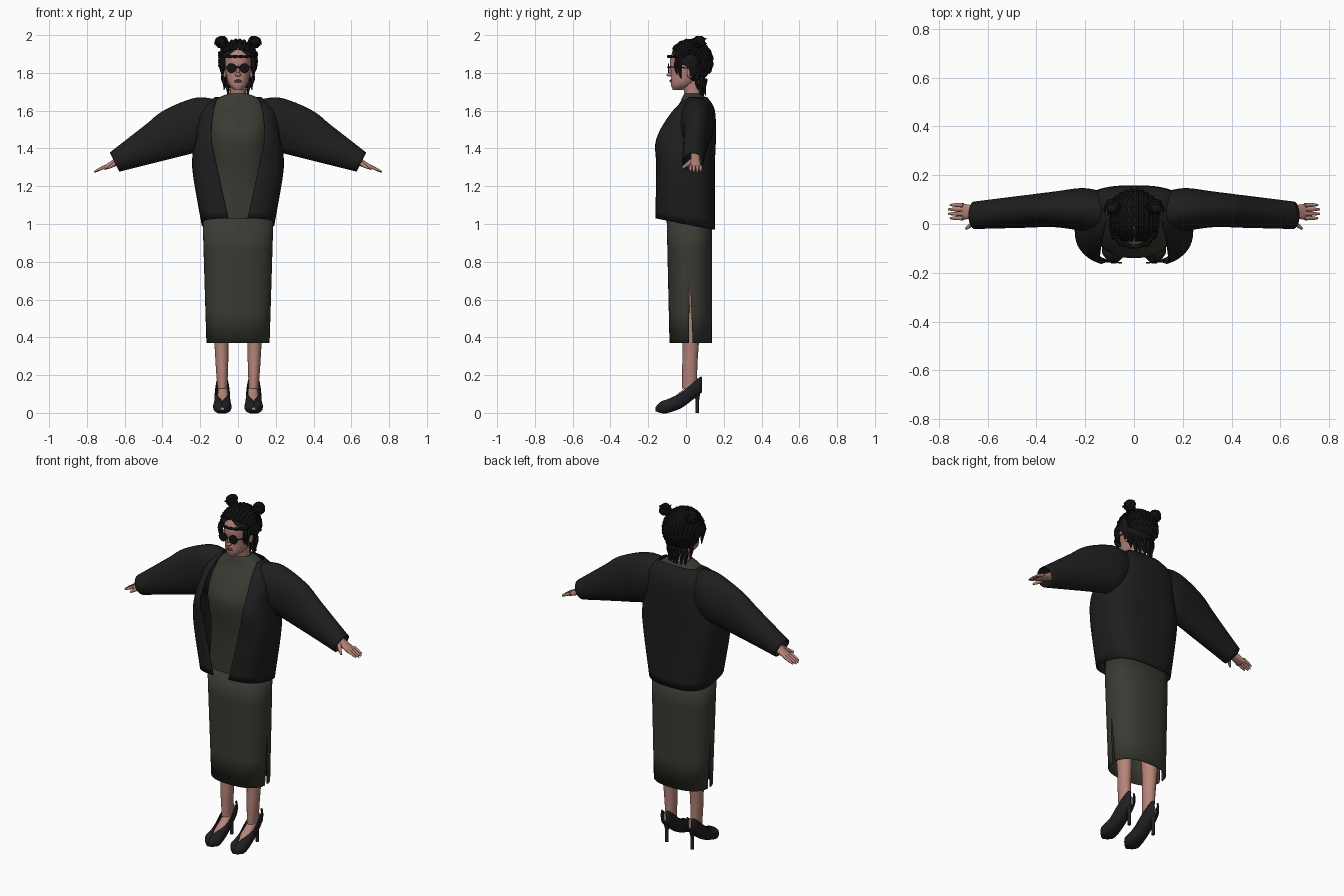
import bpy, bmesh, random
from math import sin, cos, pi, tau, radians, asin
from mathutils import Vector, Matrix

random.seed(4)
default_cube = bpy.data.objects.get("Cube")
if default_cube:
    bpy.data.objects.remove(default_cube)


def material(name, red, green, blue):
    mat = bpy.data.materials.new(name)
    mat.use_nodes = True
    color = (red, green, blue, 1)
    mat.diffuse_color = color
    shader = mat.node_tree.nodes["Principled BSDF"]
    shader.inputs["Base Color"].default_value = color
    shader.inputs["Roughness"].default_value = .8
    return mat


skin = material("skin", .46, .23, .19)
olive_cloth = material("dark olive cloth", .042, .043, .033)
black_cloth = material("black cloth", .013, .013, .014)
black_hair = material("black hair", .008, .008, .009)
leather = material("shoe leather", .014, .014, .016)
dark_glass = material("dark glass", .006, .006, .007)
lip_color = material("lips", .27, .1, .09)


def make(name, bm, mat, mirror=False, thickness=0):
    bmesh.ops.remove_doubles(bm, verts=bm.verts, dist=.0002)
    bmesh.ops.recalc_face_normals(bm, faces=bm.faces)
    mesh = bpy.data.meshes.new(name)
    bm.to_mesh(mesh)
    bm.free()
    mesh.materials.append(mat)
    part = bpy.data.objects.new(name, mesh)
    bpy.context.scene.collection.objects.link(part)
    if thickness:
        shell = part.modifiers.new("thickness", "SOLIDIFY")
        shell.thickness, shell.offset = thickness, 0
    if mirror:
        part.modifiers.new("mirror", "MIRROR")


def mix(a, b, t):
    return a + (b - a) * t


def signed_power(value, power):
    return abs(value) ** power * (1 if value > 0 else -1)


def ring(center, u, v, square=2, arc=None, sides=32):
    """Superellipse outline; an arc (start, end) leaves it open."""
    start, end = arc or (0, tau)
    points = []
    for i in range(sides + bool(arc)):
        angle = mix(start, end, i / sides)
        across = signed_power(cos(angle), 2 / square)
        along = signed_power(sin(angle), 2 / square)
        points.append(Vector(center) + Vector(u) * across + Vector(v) * along)
    return points


def level(z, width, front, back, x=0, tilt=0, **shape):
    """Horizontal ring given by its half width and its front and back y."""
    return ring((x, (front + back) / 2, z), (width, 0, 0),
                (0, (front - back) / 2, tilt), **shape)


def opening(half_angle):
    return (pi / 2 + half_angle, pi / 2 + tau - half_angle)


def spline(rows, steps):
    """Catmull-Rom rows between the given rings."""
    result = []
    last = len(rows) - 1
    for i in range(last):
        group = rows[max(i - 1, 0)], rows[i], rows[i + 1], rows[min(i + 2, last)]
        for step in range(steps):
            t = step / steps
            result.append([b + ((c - a) * t + (2 * a - 5 * b + 4 * c - d) * t * t
                                + (3 * (b - c) + d - a) * t ** 3) / 2
                           for a, b, c, d in zip(*group)])
    return result + [rows[last]]


def loft(bm, rows, closed=True, caps=True, steps=4):
    verts = [[bm.verts.new(point) for point in row] for row in spline(rows, steps)]
    count = len(verts[0])
    for lower, upper in zip(verts, verts[1:]):
        for i in range(count if closed else count - 1):
            j = (i + 1) % count
            bm.faces.new((lower[i], lower[j], upper[j], upper[i]))
    if caps:
        bm.faces.new(verts[0])
        bm.faces.new(verts[-1])


def tube(bm, path, radii, steps=3, sides=8):
    path = [Vector(point) for point in path]
    rows = []
    for i, point in enumerate(path):
        ahead = path[min(i + 1, len(path) - 1)] - path[max(i - 1, 0)]
        ahead.normalize()
        u = ahead.cross(Vector((.3, .2, .9))).normalized()
        radius = radii[i % len(radii)]
        rows.append(ring(point, u * radius, ahead.cross(u) * radius, sides=sides))
    loft(bm, rows, steps=steps)


def roughen(verts, amount):
    for vert in verts:
        vert.co += Vector(random.uniform(-amount, amount) for axis in "xyz")


def ball(bm, center, scale, rough=0):
    place = Matrix.LocRotScale(Vector(center), None, Vector(scale))
    made = bmesh.ops.create_icosphere(bm, subdivisions=3, radius=1, matrix=place)
    roughen(made["verts"], rough)


# Skirt: front and back panels that part at the side slits
bm = bmesh.new()
for start in (0, pi):
    panel = []
    for i in range(5):
        t = i / 4
        slit = max(0, .06 - .12 * t)
        panel.append(level(mix(.37, 1.03, t), mix(.165, .185, t), mix(-.085, -.1, t), .135,
                           square=2.4, arc=(start + slit, start + pi - slit)))
    loft(bm, panel, closed=False, caps=False, steps=1)
make("skirt", bm, olive_cloth, thickness=.005)

# Bodice
bm = bmesh.new()
profile = ((1, .18, -.1, .13), (1.25, .15, -.11, .12), (1.45, .16, -.14, .13), (1.55, .16, -.1, .13),
           (1.63, .14, -.04, .12), (1.67, .1, -.02, .1), (1.69, .05, -.01, .09))
loft(bm, [level(*row, square=2.4) for row in profile], caps=False)
make("dress_top", bm, olive_cloth)

# Jacket body: the last value of each row is how far the front edge lies from the middle
bm = bmesh.new()
rows = []
for z, width, front, back, edge in ((1, .19, -.16, .15, .05), (1.3, .24, -.16, .15, .11),
                                    (1.45, .22, -.17, .155, .14), (1.6, .19, -.08, .15, .13),
                                    (1.67, .12, 0, .11, .11)):
    rows.append(level(z, width, front, back, tilt=.03 if z == 1 else 0, square=3, sides=48,
                      arc=opening(asin((edge / width) ** 1.5))))
loft(bm, rows, closed=False, caps=False, steps=5)
make("jacket_body", bm, black_cloth, thickness=.006)

# Sleeves narrow evenly from the armhole to the cuff
bm = bmesh.new()
rows = [ring((.13, .05, 1.56), (0, 0, .1), (0, .08, 0)),
        ring((.21, .06, 1.53), (.02, 0, .135), (0, .085, 0))]
slope = radians(27)
for i in range(4):
    t = i / 3
    radius = mix(.13, .054, t)
    rows.append(ring((mix(.33, .653, t), mix(.06, .036, t), mix(1.485, 1.328, t)),
                     (radius * sin(slope), 0, radius * cos(slope)), (0, mix(.07, .054, t), 0)))
loft(bm, rows, caps=False)
make("sleeves", bm, black_cloth, mirror=True, thickness=.005)

# Hands with fingers and thumb
bm = bmesh.new()
loft(bm, [ring((x, .05, 1.65 - x / 2), (thick / 2, 0, thick), (0, wide, 0), square=2.5, sides=16)
          for x, thick, wide in ((.57, .02, .024), (.64, .018, .025), (.71, .009, .034))])
for finger in range(4):
    y = .024 + .018 * finger
    tip = .766 - .008 * abs(finger - 1.5)
    tube(bm, [(x, y, 1.656 - x / 2) for x in (.7, mix(.7, tip, .6), tip)], (.009, .008, .004))
tube(bm, [(.635, .035, 1.335), (.665, 0, 1.31), (.69, -.02, 1.295)], (.014, .01, .005))
make("hands", bm, skin, mirror=True)

# Legs and sloping feet
bm = bmesh.new()
profile = ((.8, .07, -.05, .09), (.4, .04, -.02, .07), (.25, .033, -.02, .06), (.13, .026, -.02, .06))
loft(bm, [level(*row, x=.08 + row[0] / 50, sides=20) for row in profile])
loft(bm, [ring((.08, mix(.06, -.1, t), mix(.14, .035, t)), (mix(.025, .032, t), 0, 0),
               (0, 0, mix(.045, .02, t)), sides=20) for t in (0, .5, 1)])
make("legs_and_feet", bm, skin, mirror=True)

# Pumps: shells open over the instep, and thin heels
bm = bmesh.new()
rows = []
for y, z, width, height, gap in ((.083, .15, .01, .04, .6), (.07, .15, .03, .05, .8),
                                 (-.02, .08, .04, .05, 1), (-.1, .035, .047, .035, .1),
                                 (-.13, .03, .04, .03, 0), (-.16, .02, .01, .01, 0)):
    rows.append(ring((.083, y, z), (width, 0, 0), (0, 0, height), square=2.4, arc=opening(gap)))
loft(bm, rows, closed=False, caps=False)
make("shoes", bm, leather, mirror=True, thickness=.003)
bm = bmesh.new()
profile = ((0, .01, .05, .07), (.07, .01, .05, .07), (.12, .025, .03, .08))
loft(bm, [level(*row, x=.083, sides=16) for row in profile])
make("shoe_heels", bm, leather, mirror=True)

# Head, neck, nose and ears
bm = bmesh.new()
profile = ((1.71, .02, -.07, -.02), (1.74, .05, -.08, .04), (1.8, .065, -.08, .09),
           (1.87, .07, -.085, .11), (1.93, .06, -.06, .1), (1.95, .02, -.02, .05))
loft(bm, [level(*row, square=2.2) for row in profile])
loft(bm, [level(1.63, .05, 0, .1), level(1.7, .042, -.01, .08), level(1.77, .044, -.03, .08)])
ball(bm, (0, -.085, 1.79), (.015, .018, .01))
ball(bm, (0, -.08, 1.81), (.009, .016, .03))
for side in (-1, 1):
    ball(bm, (.07 * side, .02, 1.8), (.01, .016, .028))
make("head", bm, skin)
bm = bmesh.new()
for z in (1.753, 1.76):
    ball(bm, (0, -.08, z), (.02, .007, .0045))
make("mouth", bm, lip_color)

# Round sunglasses: lens, half bridge and temple arm
bm = bmesh.new()
place = Matrix.Translation((.034, -.092, 1.825)) @ Matrix.Rotation(pi / 2, 4, "X")
bmesh.ops.create_cone(bm, cap_ends=True, segments=24, radius1=.026, radius2=.026,
                      depth=.005, matrix=place)
tube(bm, [(0, -.097, 1.83), (.012, -.094, 1.83)], [.003])
tube(bm, [(.058, -.09, 1.83), (.074, -.06, 1.83), (.075, .02, 1.825)], [.003])
make("sunglasses", bm, dark_glass, mirror=True)

# Hair cap: a dome whose front opening widens toward the jaw
dome_y, dome_z, dome_width, dome_depth = .025, 1.86, .104, .113
bm = bmesh.new()
rows = []
for degrees in range(-75, 90, 10):
    rise, reach = sin(radians(degrees)), cos(radians(degrees))
    gap = max(0, min(1.5, 1 - 1.6 * rise))
    rows.append(level(dome_z + dome_depth * rise, dome_width * reach, dome_y - dome_depth * reach,
                      dome_y + dome_depth * reach, arc=opening(gap), sides=40))
loft(bm, rows, closed=False, steps=2)
roughen(bm.verts, .002)
make("hair_cap", bm, black_hair)

# Braided rows from the forehead to the nape, and a braid across the forehead
bm = bmesh.new()
for lean in range(-66, 67, 12):
    side, reach = sin(radians(lean)), dome_depth * cos(radians(lean))
    sweep = [radians(degrees) for degrees in range(34, 220, 9)]
    tube(bm, [(dome_width * side, dome_y - reach * cos(a), dome_z + reach * sin(a)) for a in sweep],
         (.007, .011), steps=2, sides=6)
sweep = [radians(degrees) for degrees in range(-80, 81, 10)]
tube(bm, [(.09 * sin(a), -.094 * cos(a), 1.887) for a in sweep], (.006, .009), steps=2, sides=6)
make("hair_braids", bm, black_hair)

# Buns with coiled strands and flyaways
bm = bmesh.new()
bun = Vector((.088, .07, 1.964))
ball(bm, bun, (.03, .03, .03), rough=.003)
for turn in range(4):
    u = Vector((cos(turn), sin(turn), 0))
    v = Vector((-u.y / 2, u.x / 2, .85))
    coil = [bun + (u * cos(tau * i / 10) + v * sin(tau * i / 10)) * .029 for i in range(11)]
    tube(bm, coil, (.006, .008), steps=2, sides=6)
for strand in range(8):
    out = Vector((random.uniform(-.5, 1), random.uniform(-1, 1), random.uniform(-.4, .6)))
    out.normalize()
    tube(bm, [bun + out * reach for reach in (.025, .036, .043)], (.006, .004, .001), sides=5)
make("hair_buns", bm, black_hair, mirror=True)

# Loose locks at the temples and the nape
bm = bmesh.new()
for x, y, top, bottom in ((.08, -.05, 1.88, 1.79), (.085, -.03, 1.87, 1.77), (.075, .06, 1.8, 1.71),
                          (.055, .08, 1.78, 1.67), (.035, .09, 1.77, 1.68), (.012, .1, 1.77, 1.68)):
    wave = [(x + .004 * sin(2 * i), y + .004 * cos(2 * i), mix(top, bottom, i / 3)) for i in range(4)]
    tube(bm, wave, (.011, .012, .009, .002), sides=6)
make("hair_locks", bm, black_hair, mirror=True)

# Smooth shading with sharp edges kept
for part in bpy.context.scene.objects:
    part.select_set(part.type == "MESH")
    if part.type == "MESH":
        bpy.context.view_layer.objects.active = part
bpy.ops.object.shade_smooth_by_angle(angle=radians(45))
